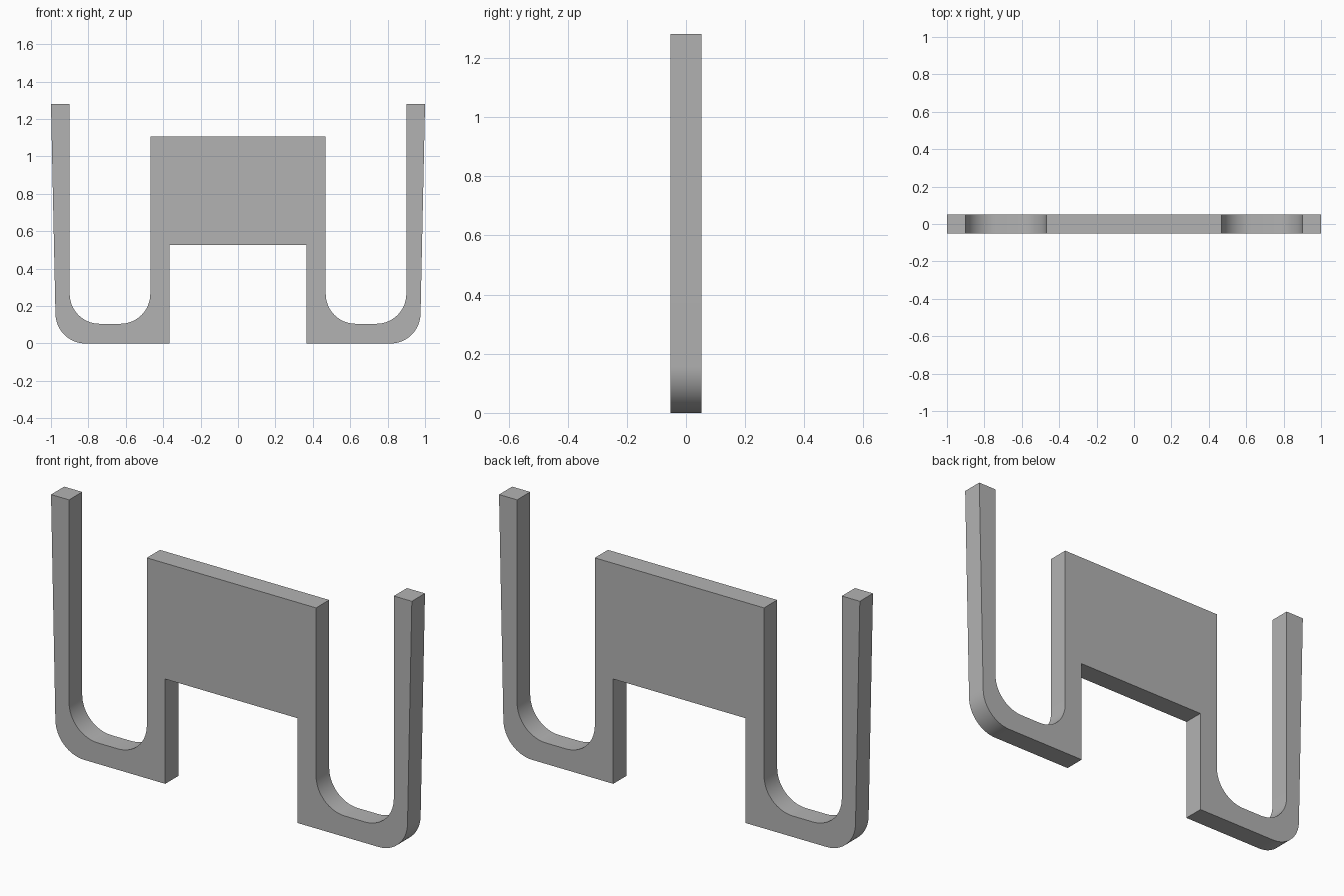
import bpy, bmesh
from math import sin, cos, pi

# Remove the default cube
cube = bpy.data.objects.get("Cube")
if cube:
    bpy.data.objects.remove(cube, do_unlink=True)

HALF_DEPTH = 0.052
RADIUS = 0.16


def arc(cx, cz, start, end, steps=16):
    """Points on a rounded corner, angles in quarter turns."""
    angles = [(start + (end - start) * i / steps) * pi / 2 for i in range(steps + 1)]
    return [(cx + RADIUS * cos(a), cz + RADIUS * sin(a)) for a in angles]


# Right-hand half of the outline, from the top of the panel round to the notch
half = [(0.469, 1.105)]
half += arc(0.469 + RADIUS, 0.265, 2, 3)      # inner channel corner
half += arc(0.9 - RADIUS, 0.265, 3, 4)        # outer channel corner
half += [(0.9, 1.28), (1.0, 1.28)]            # prong tip
half += arc(0.976 - RADIUS, RADIUS, 0, -1)    # rounded foot
half += [(0.367, 0), (0.367, 0.525)]          # notch
outline = half + [(-x, z) for x, z in reversed(half)]

# Extrude the mirrored outline into a flat plate
bm = bmesh.new()
face = bm.faces.new([bm.verts.new((x, -HALF_DEPTH, z)) for x, z in outline])
extruded = bmesh.ops.extrude_face_region(bm, geom=[face])["geom"]
bmesh.ops.translate(bm, vec=(0, 2 * HALF_DEPTH, 0),
                    verts=[v for v in extruded if isinstance(v, bmesh.types.BMVert)])
bmesh.ops.recalc_face_normals(bm, faces=bm.faces)
mesh = bpy.data.meshes.new("pronged_bracket")
bm.to_mesh(mesh)
bm.free()
bracket = bpy.data.objects.new("pronged_bracket", mesh)
bpy.context.collection.objects.link(bracket)

# Plain grey finish
grey = bpy.data.materials.new("plain_grey")
grey.use_nodes = True
colour = (0.45, 0.45, 0.45, 1)
grey.diffuse_color = colour
grey.node_tree.nodes["Principled BSDF"].inputs["Base Color"].default_value = colour
mesh.materials.append(grey)

# Smooth the rounded corners, keep the plate edges sharp
bpy.context.view_layer.objects.active = bracket
bracket.select_set(True)
bpy.ops.object.shade_smooth_by_angle(angle=pi / 6)
